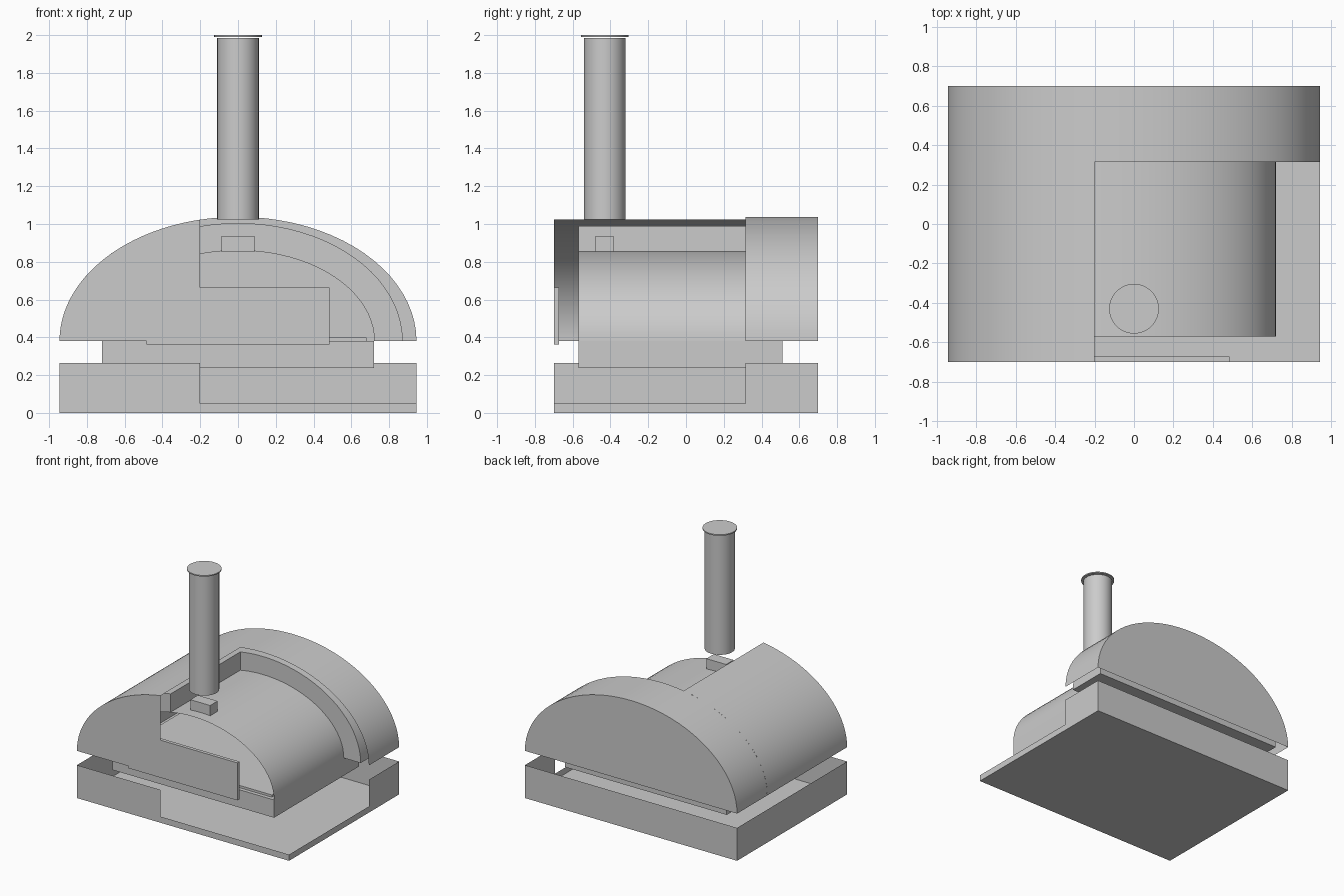
import bpy, bmesh, math

if "Cube" in bpy.data.objects:
    bpy.data.objects.remove(bpy.data.objects["Cube"], do_unlink=True)

gray = bpy.data.materials.new("plain gray")
gray.use_nodes = True
gray.diffuse_color = (0.6, 0.6, 0.6, 1)
gray.node_tree.nodes["Principled BSDF"].inputs["Base Color"].default_value = (0.6, 0.6, 0.6, 1)

# Main measures: half width, front, back, cutaway planes, spring line of the vaults
W, FRONT, BACK = 0.945, -0.70, 0.70
CUT_X, CUT_Y, SPRING = -0.20, 0.315, 0.38
IN_FRONT, IN_BACK = -0.57, 0.51


def finish(name, bm, smooth=True):
    """Turn a bmesh into a named object."""
    mesh = bpy.data.meshes.new(name)
    bm.to_mesh(mesh)
    bm.free()
    mesh.materials.append(gray)
    obj = bpy.data.objects.new(name, mesh)
    bpy.context.collection.objects.link(obj)
    if smooth:
        bpy.ops.object.select_all(action='DESELECT')
        obj.select_set(True)
        bpy.context.view_layer.objects.active = obj
        bpy.ops.object.shade_smooth_by_angle(angle=math.radians(35))
    return obj


def arc(a, b, x_end, n=40):
    """Half ellipse points from the left foot to x_end."""
    stop = math.acos(max(-1, min(1, x_end / a)))
    angles = [math.pi + (stop - math.pi) * i / n for i in range(n + 1)]
    return [(a * math.cos(t), SPRING + b * math.sin(t)) for t in angles]


def sheet(bm, pts, y0, y1):
    """Open vault surface along y."""
    rows = [[bm.verts.new((x, y, z)) for x, z in pts] for y in (y0, y1)]
    for i in range(len(pts) - 1):
        bm.faces.new((rows[0][i], rows[0][i + 1], rows[1][i + 1], rows[1][i]))


def wall(bm, pts, y):
    """Flat end wall in the xz plane."""
    bm.faces.new([bm.verts.new((x, y, z)) for x, z in pts])


def prism(bm, pts, y0, y1):
    """Closed solid from an xz outline."""
    sheet(bm, pts + pts[:1], y0, y1)
    wall(bm, pts[::-1], y0)
    wall(bm, pts, y1)
    bmesh.ops.remove_doubles(bm, verts=bm.verts, dist=0.0001)


def box(name, x0, x1, y0, y1, z0, z1):
    bm = bmesh.new()
    prism(bm, [(x0, z0), (x0, z1), (x1, z1), (x1, z0)], y0, y1)
    return finish(name, bm, False)


def cylinder(name, radius, y, z0, z1):
    bm = bmesh.new()
    bmesh.ops.create_cone(bm, cap_ends=True, segments=48, radius1=radius, radius2=radius, depth=z1 - z0)
    bmesh.ops.translate(bm, verts=bm.verts, vec=(0, y, (z0 + z1) / 2))
    return finish(name, bm)


# Base tray: open sheet walls, lowered around the cutaway corner
bm = bmesh.new()
HIGH, LOW = 0.265, 0.05
runs = [((W, CUT_Y), (W, BACK), HIGH), ((W, BACK), (-W, BACK), HIGH),
        ((-W, BACK), (-W, FRONT), HIGH), ((-W, FRONT), (CUT_X, FRONT), HIGH),
        ((CUT_X, FRONT), (W, FRONT), LOW), ((W, FRONT), (W, CUT_Y), LOW)]
for (xa, ya), (xb, yb), h in runs:
    bm.faces.new([bm.verts.new(p) for p in
                  ((xa, ya, 0), (xb, yb, 0), (xb, yb, h), (xa, ya, h))])
bm.faces.new([bm.verts.new(p) for p in
              ((-W, FRONT, 0), (-W, BACK, 0), (W, BACK, 0), (W, FRONT, 0))])
finish("base_tray", bm, False)

# Outer vault: thin skin, full at the back, cut off on the front quarter
bm = bmesh.new()
full, part = arc(W, 0.658, W), arc(W, 0.658, CUT_X)
sheet(bm, part, FRONT, CUT_Y)
sheet(bm, full, CUT_Y, BACK)
wall(bm, (part + [(CUT_X, SPRING)])[::-1], FRONT)
wall(bm, full, BACK)
bmesh.ops.remove_doubles(bm, verts=bm.verts, dist=0.0001)
finish("outer_vault", bm)

# Insulation: thick ring with the same cutaway
A_OUT, B_OUT, A_IN, B_IN = 0.872, 0.625, 0.722, 0.48
for name, x_end, y0, y1 in (("insulation_side", CUT_X, IN_FRONT, CUT_Y),
                            ("insulation_back", 1, CUT_Y, IN_BACK)):
    bm = bmesh.new()
    prism(bm, arc(A_OUT, B_OUT, x_end) + arc(A_IN, B_IN, x_end)[::-1], y0, y1)
    finish(name, bm)
bm = bmesh.new()
prism(bm, arc(A_OUT, B_OUT, 1), IN_BACK, 0.64)
finish("insulation_end", bm)

# Inner vault: thin skin, open at the front
bm = bmesh.new()
pts = arc(0.72, 0.478, 1)
sheet(bm, pts, IN_FRONT, IN_BACK)
wall(bm, pts, IN_BACK)
bmesh.ops.remove_doubles(bm, verts=bm.verts, dist=0.0001)
finish("inner_vault", bm)

# Hearth slab and the cooking floor on it
box("hearth_slab", -0.72, 0.72, IN_FRONT, IN_BACK, 0.237, SPRING)
box("cooking_floor", -0.68, 0.68, -0.54, 0.48, SPRING, 0.398)

# Front door plate
box("front_door", -0.485, 0.485, FRONT, -0.672, 0.363, 0.665)

# Flue block, chimney and its cap
box("flue_block", -0.088, 0.088, -0.48, -0.385, 0.852, 0.937)
cylinder("chimney", 0.11, -0.43, 1.025, 1.985)
cylinder("chimney_cap", 0.126, -0.43, 1.991, 2.0)
